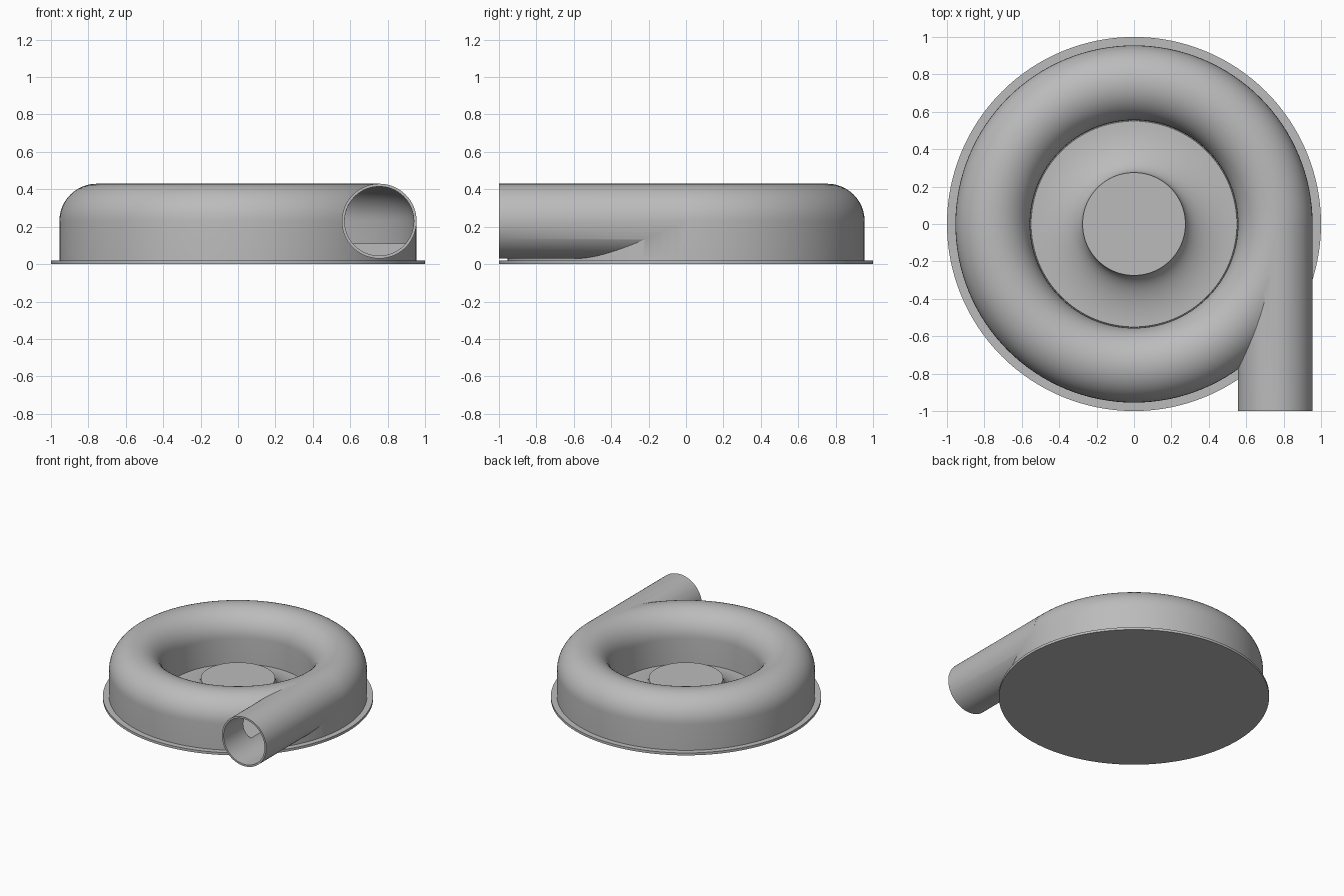
import bpy, bmesh, math
from mathutils import Matrix, Vector

if "Cube" in bpy.data.objects:
    bpy.data.objects.remove(bpy.data.objects["Cube"])

RING_R, PIPE_Z, PIPE_R, WALL = 0.755, 0.23, 0.2, 0.015
PLATE_TOP, STEPS = 0.02, 128

grey = bpy.data.materials.new("casing_grey")
grey.use_nodes = True
grey.diffuse_color = (0.5, 0.5, 0.5, 1)
grey.node_tree.nodes["Principled BSDF"].inputs["Base Color"].default_value = grey.diffuse_color


def finish(name, bm):
    bmesh.ops.recalc_face_normals(bm, faces=bm.faces[:])
    mesh = bpy.data.meshes.new(name)
    bm.to_mesh(mesh)
    bm.free()
    mesh.materials.append(grey)
    obj = bpy.data.objects.new(name, mesh)
    bpy.context.collection.objects.link(obj)
    return obj


def lathe(name, profile, closed=False):
    """Revolve (radius, height) points about the z axis."""
    bm = bmesh.new()
    verts = [bm.verts.new((r, 0, z)) for r, z in profile]
    edges = [bm.edges.new(pair) for pair in zip(verts, verts[1:])]
    if closed:
        edges.append(bm.edges.new((verts[-1], verts[0])))
    bmesh.ops.spin(bm, geom=verts + edges, cent=(0, 0, 0), axis=(0, 0, 1),
                   angle=math.tau, steps=STEPS)
    bmesh.ops.remove_doubles(bm, verts=bm.verts[:], dist=1e-5)
    return finish(name, bm)


def arch(radius, floor):
    """Ring cross-section: upright sides under a half-round top."""
    n = 24
    arc = [(RING_R + radius * math.cos(math.pi * i / n),
            PIPE_Z + radius * math.sin(math.pi * i / n)) for i in range(n + 1)]
    return [(RING_R + radius, floor)] + arc + [(RING_R - radius, floor)]


def pipe(name, radius, y0, y1):
    bm = bmesh.new()
    place = Matrix.Translation((RING_R, (y0 + y1) / 2, PIPE_Z)) @ Matrix.Rotation(math.pi / 2, 4, "X")
    bmesh.ops.create_cone(bm, cap_ends=True, segments=64, radius1=radius,
                          radius2=radius, depth=y1 - y0, matrix=place)
    return finish(name, bm)


def combine(target, tool, operation):
    mod = target.modifiers.new("cut", "BOOLEAN")
    mod.operation, mod.object, mod.solver = operation, tool, "EXACT"
    bpy.context.view_layer.objects.active = target
    bpy.ops.object.modifier_apply(modifier=mod.name)
    bpy.data.objects.remove(tool)


def smooth(obj):
    bpy.ops.object.select_all(action="DESELECT")
    obj.select_set(True)
    bpy.context.view_layer.objects.active = obj
    bpy.ops.object.shade_smooth_by_angle(angle=math.radians(30))


# Ring casing with its tangential outlet, hollowed out
casing = lathe("ring_casing", arch(PIPE_R, PLATE_TOP - 0.002), closed=True)
combine(casing, pipe("outlet_pipe", PIPE_R, -1.0, -0.01), "UNION")
combine(casing, lathe("ring_hollow", arch(PIPE_R - WALL, 0.11), closed=True), "DIFFERENCE")
combine(casing, pipe("outlet_bore", PIPE_R - WALL, -1.1, -0.008), "DIFFERENCE")

# Round back plate
plate = lathe("back_plate", [(0, 0), (1, 0), (1, PLATE_TOP), (0, PLATE_TOP)])

# Central hub: flat top with a hollow flare running out to the ring
flare = [(0.55 - 0.275 * math.sin(a), 0.165 - 0.14 * math.cos(a))
         for a in (math.pi / 2 * i / 16 for i in range(17))]
hub = lathe("hub", [(0, 0.015), (0.555, 0.015)] + flare + [(0, 0.165)])

for part in (casing, plate, hub):
    smooth(part)
